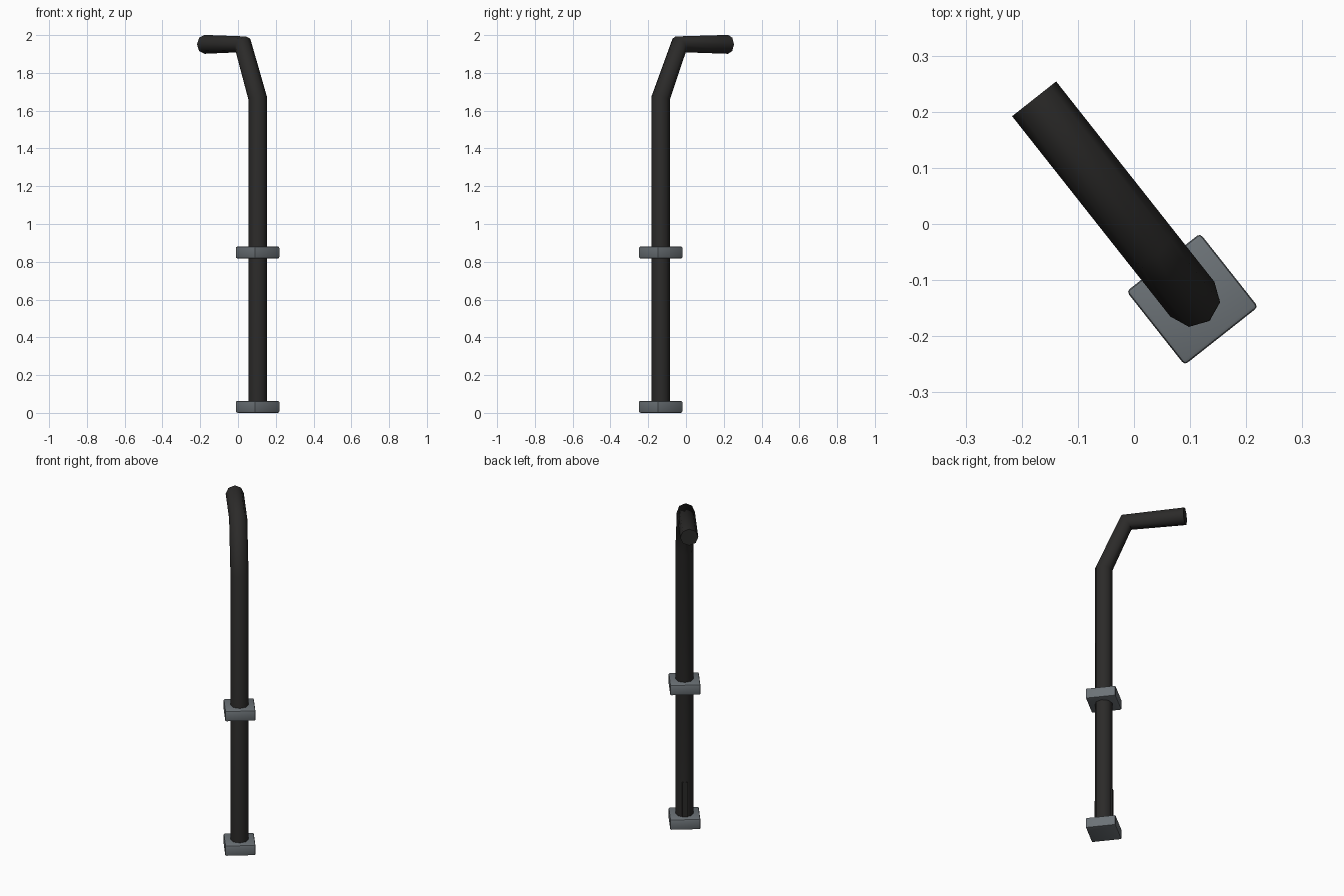
import bpy, bmesh, math
from mathutils import Vector, Matrix

if "Cube" in bpy.data.objects:
    bpy.data.objects.remove(bpy.data.objects["Cube"])

CENTRE = Vector((0.104, -0.134, 0))
YAW = math.radians(128.3)            # heading of the bent arm
PLACE = Matrix.Translation(CENTRE) @ Matrix.Rotation(YAW, 4, 'Z')
RADIUS, SIDES = 0.05, 8


def material(name, rgb):
    m = bpy.data.materials.new(name)
    m.diffuse_color = (*rgb, 1)
    m.use_nodes = True
    m.node_tree.nodes["Principled BSDF"].inputs["Base Color"].default_value = m.diffuse_color
    return m


black = material("black_metal", (0.024, 0.023, 0.022))
grey = material("grey_metal", (0.15, 0.17, 0.185))


def add_object(name, bm, mat, angle):
    bmesh.ops.recalc_face_normals(bm, faces=bm.faces)
    bm.transform(PLACE)
    mesh = bpy.data.meshes.new(name)
    bm.to_mesh(mesh)
    bm.free()
    mesh.materials.append(mat)
    ob = bpy.data.objects.new(name, mesh)
    bpy.context.collection.objects.link(ob)
    bpy.ops.object.select_all(action='DESELECT')
    ob.select_set(True)
    bpy.context.view_layer.objects.active = ob
    bpy.ops.object.shade_smooth_by_angle(angle=math.radians(angle))
    return ob


def box(name, size, centre, mat, bevel):
    bm = bmesh.new()
    bmesh.ops.create_cube(bm, size=1, matrix=Matrix.Translation(centre)
                          @ Matrix.Diagonal((*size, 1)))
    if bevel:
        bmesh.ops.bevel(bm, geom=bm.edges[:], offset=bevel, segments=2,
                        profile=0.5, affect='EDGES')
    return add_object(name, bm, mat, 35)


# Bent pipe: octagonal rings of (reach, height, lean from vertical in degrees)
bm = bmesh.new()
rings = []
for reach, height, lean in [(0, 0.03, 0), (0, 1.667, 11.7),
                            (0.127, 1.951, 56.7), (0.455, 1.951, 90)]:
    tilt = Matrix.Translation((reach, 0, height)) @ Matrix.Rotation(math.radians(lean), 4, 'Y')
    rings.append([bm.verts.new(tilt @ Vector((RADIUS * math.cos(a), RADIUS * math.sin(a), 0)))
                  for a in (2 * math.pi * i / SIDES for i in range(SIDES))])
for low, high in zip(rings, rings[1:]):
    for i in range(SIDES):
        j = (i + 1) % SIDES
        bm.faces.new((low[i], low[j], high[j], high[i]))
bm.faces.new(rings[0])
bm.faces.new(rings[-1])
add_object("bent_pipe", bm, black, 60)

# Square base and mid-height collar with softened edges
for name, z in (("base_plate", 0.032), ("pole_collar", 0.849)):
    box(name, (0.167, 0.167, 0.063), (0, 0, z), grey, 0.007)

# Thin cover strip low on the pole
box("cover_strip", (0.008, 0.03, 0.21), (0.048, 0, 0.168), black, 0)
